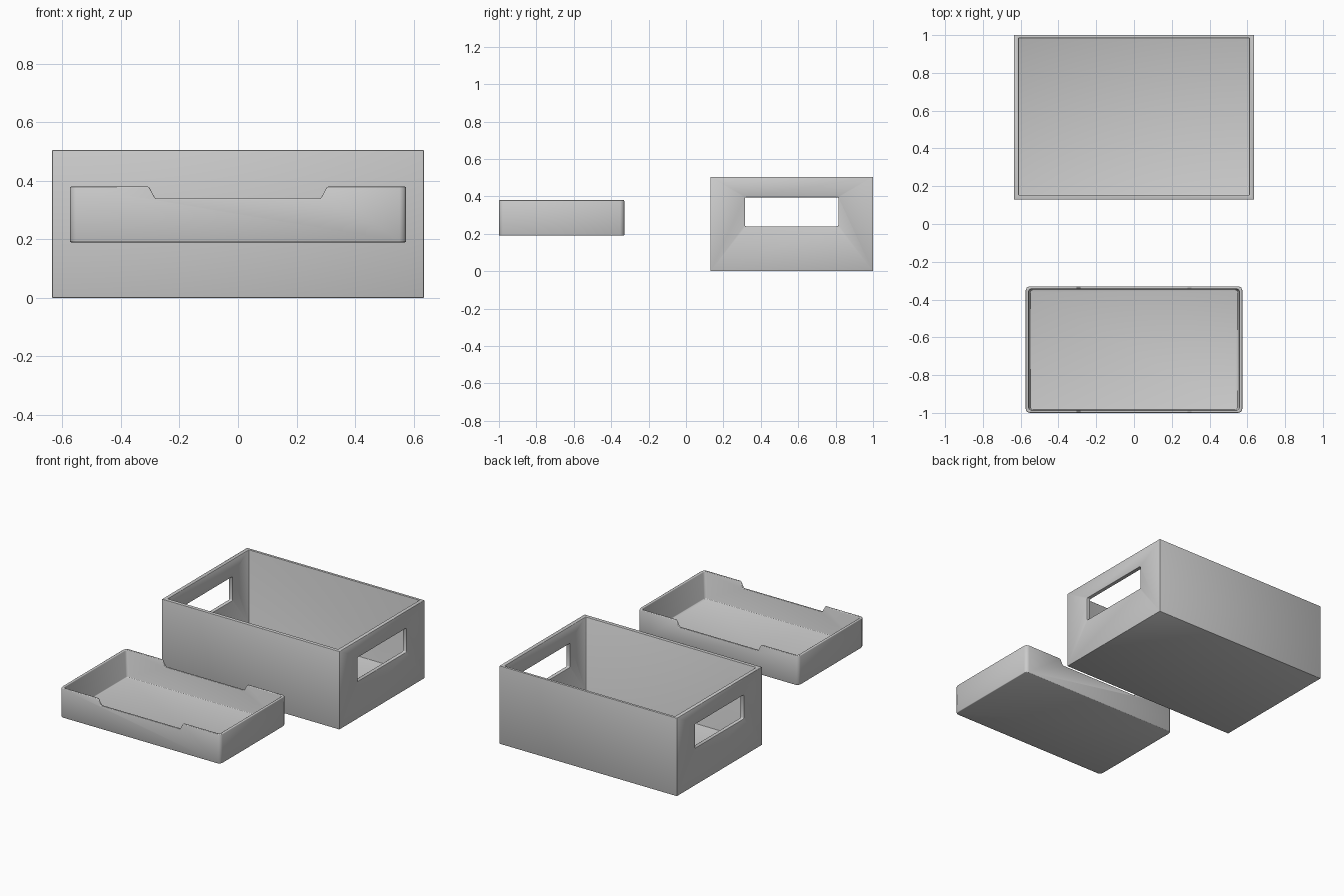
import bpy, bmesh, math

if "Cube" in bpy.data.objects:
    bpy.data.objects.remove(bpy.data.objects["Cube"])


def prism(name, bottom, top):
    """Closed solid between two matching loops of 3D points."""
    bm = bmesh.new()
    lo = [bm.verts.new(p) for p in bottom]
    hi = [bm.verts.new(p) for p in top]
    n = len(lo)
    bm.faces.new(lo)
    bm.faces.new(hi)
    for i in range(n):
        j = (i + 1) % n
        bm.faces.new((lo[i], lo[j], hi[j], hi[i]))
    bmesh.ops.recalc_face_normals(bm, faces=bm.faces)
    mesh = bpy.data.meshes.new(name)
    bm.to_mesh(mesh)
    bm.free()
    obj = bpy.data.objects.new(name, mesh)
    bpy.context.collection.objects.link(obj)
    return obj


def round_rect(cx, cy, hx, hy, r=0.0, seg=2):
    """Rectangle outline with rounded corners."""
    pts = []
    for k, (sx, sy) in enumerate(((1, 1), (-1, 1), (-1, -1), (1, -1))):
        for s in range(seg + 1 if r else 1):
            a = math.pi / 2 * (k + s / seg)
            pts.append((cx + sx * (hx - r) + r * math.cos(a) * bool(r),
                        cy + sy * (hy - r) + r * math.sin(a) * bool(r)))
    return pts


def at_z(pts, z):
    return [(x, y, z) for x, y in pts]


def finish(obj, cutters, bevel):
    """Carve the cutters out, soften the edges and shade smooth."""
    for c in cutters:
        c.hide_render = True
        m = obj.modifiers.new("carve", 'BOOLEAN')
        m.operation, m.solver, m.object = 'DIFFERENCE', 'EXACT', c
    b = obj.modifiers.new("soft_edges", 'BEVEL')
    b.width, b.segments = bevel, 2
    b.limit_method, b.angle_limit = 'ANGLE', math.radians(50)
    bpy.context.view_layer.update()
    deps = bpy.context.evaluated_depsgraph_get()
    mesh = bpy.data.meshes.new_from_object(obj.evaluated_get(deps))
    obj.modifiers.clear()
    obj.data = mesh
    for c in cutters:
        bpy.data.objects.remove(c)
    bpy.ops.object.select_all(action='DESELECT')
    obj.select_set(True)
    bpy.context.view_layer.objects.active = obj
    bpy.ops.object.shade_smooth_by_angle(angle=math.radians(50))


# Large open box with a hand hole through both ends
outer = round_rect(0, 0.565, 0.635, 0.435)
inner = round_rect(0, 0.569, 0.61, 0.415)
box = prism("box", at_z(outer, 0), at_z(outer, 0.505))
box_hollow = prism("box_hollow", at_z(inner, 0.025), at_z(inner, 0.6))
hole = round_rect(0.565, 0.3175, 0.25, 0.0775, 0.006)
hand_holes = prism("hand_holes", [(-0.8, y, z) for y, z in hole],
                   [(0.8, y, z) for y, z in hole])
finish(box, [box_hollow, hand_holes], 0.002)

# Shallow inner tray with rounded corners and finger notches front and back
TY = -0.665
outer = round_rect(0, TY, 0.574, 0.335, 0.022)
tray = prism("tray", at_z(outer, 0.19), at_z(outer, 0.38))
tray_hollow = prism("tray_hollow",
                    at_z(round_rect(0, TY, 0.55, 0.318, 0.014), 0.207),
                    at_z(round_rect(0, TY, 0.559, 0.321, 0.014), 0.40))
notch = [(-0.283, 0.34), (0.283, 0.34), (0.315, 0.40), (-0.315, 0.40)]
notches = prism("finger_notches", [(x, -1.1, z) for x, z in notch],
                [(x, -0.2, z) for x, z in notch])
finish(tray, [tray_hollow, notches], 0.004)
